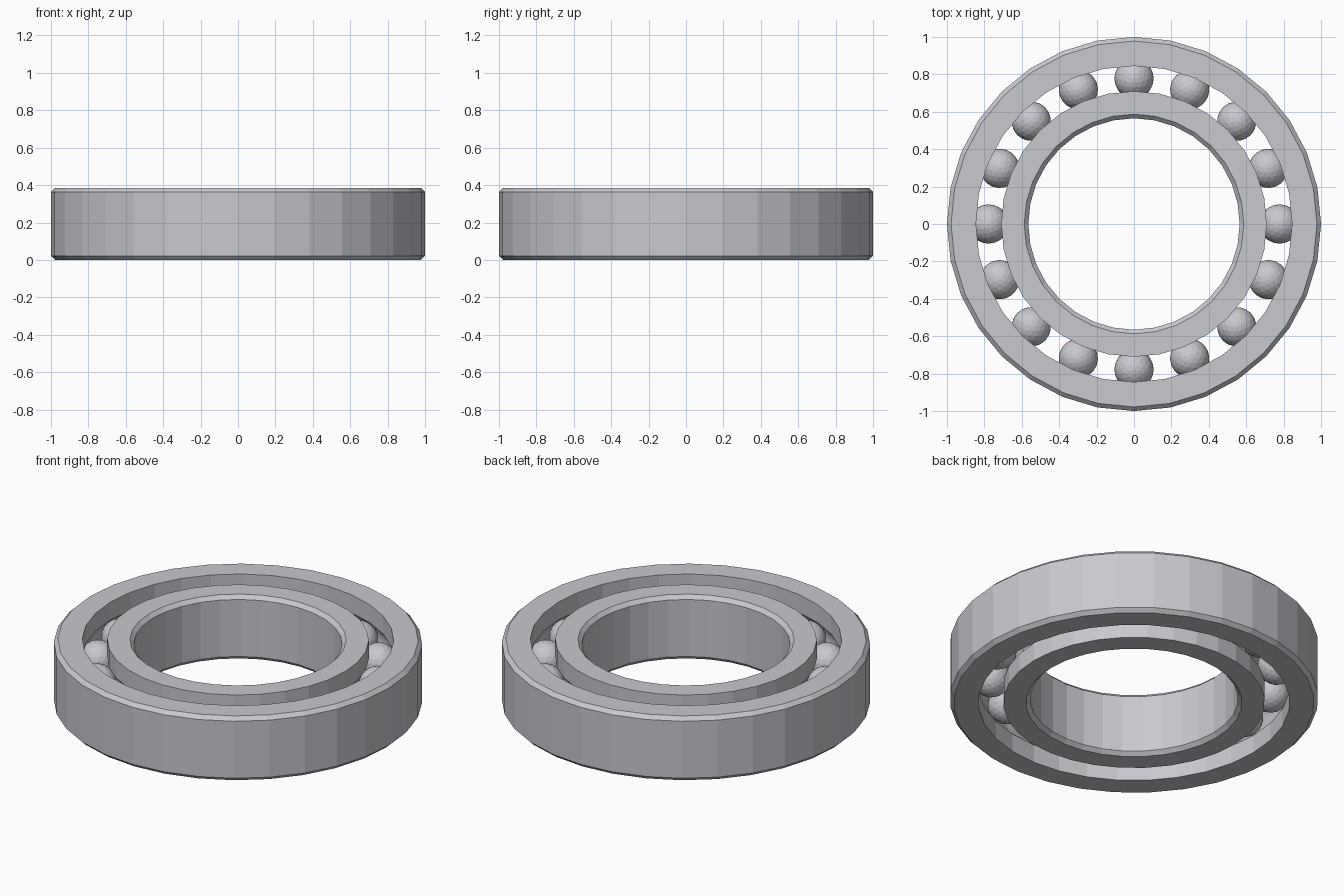
import bpy
import bmesh
from math import sin, cos, pi, asin, sqrt

cube = bpy.data.objects.get("Cube")
if cube:
    bpy.data.objects.remove(cube, do_unlink=True)

HEIGHT = 0.385
MID = HEIGHT / 2
SIDES = 32
BEVEL = 0.022
OUTER_R, OUTER_INNER_R = 1.0, 0.845
INNER_R, BORE_R = 0.71, 0.565
PITCH_R = (OUTER_INNER_R + INNER_R) / 2
BALL_R = 0.105
RACE_R = 0.108
BALLS = 16

steel = bpy.data.materials.new("polished_steel")
steel.use_nodes = True
colour = (0.57, 0.585, 0.62, 1.0)
steel.diffuse_color = colour
steel.node_tree.nodes["Principled BSDF"].inputs["Base Color"].default_value = colour


def finish(name, bm):
    mesh = bpy.data.meshes.new(name)
    bmesh.ops.recalc_face_normals(bm, faces=bm.faces)
    bm.to_mesh(mesh)
    bm.free()
    mesh.materials.append(steel)
    obj = bpy.data.objects.new(name, mesh)
    bpy.context.collection.objects.link(obj)
    return obj


def race_ring(name, plain_r, race_side_r):
    """Revolve a closed section: bevelled plain wall, grooved race wall."""
    out = 1 if race_side_r > PITCH_R else -1
    section = [
        (race_side_r, 0), (plain_r - out * BEVEL, 0), (plain_r, BEVEL),
        (plain_r, HEIGHT - BEVEL), (plain_r - out * BEVEL, HEIGHT),
        (race_side_r, HEIGHT),
    ]
    # Ball groove, an arc around the ball centre
    half = asin(sqrt(RACE_R ** 2 - (race_side_r - PITCH_R) ** 2) / RACE_R)
    steps = 8
    for i in range(steps + 1):
        a = half - 2 * half * i / steps
        section.append((PITCH_R + out * RACE_R * cos(a), MID + RACE_R * sin(a)))

    bm = bmesh.new()
    loops = []
    for s in range(SIDES):
        t = 2 * pi * s / SIDES
        loops.append([bm.verts.new((r * cos(t), r * sin(t), z)) for r, z in section])
    n = len(section)
    for s in range(SIDES):
        a, b = loops[s], loops[(s + 1) % SIDES]
        for i in range(n):
            j = (i + 1) % n
            bm.faces.new((a[i], b[i], b[j], a[j]))
    return finish(name, bm)


# Outer and inner rings
race_ring("outer_ring", OUTER_R, OUTER_INNER_R)
race_ring("inner_ring", BORE_R, INNER_R)

# Rolling balls, sharing one mesh
bm = bmesh.new()
bmesh.ops.create_icosphere(bm, subdivisions=3, radius=BALL_R)
ball = finish("ball_1", bm)
for k in range(BALLS):
    obj = ball if k == 0 else bpy.data.objects.new(f"ball_{k + 1}", ball.data)
    if k:
        bpy.context.collection.objects.link(obj)
    t = 2 * pi * k / BALLS
    obj.location = (PITCH_R * cos(t), PITCH_R * sin(t), MID)
    obj.rotation_euler.z = t
